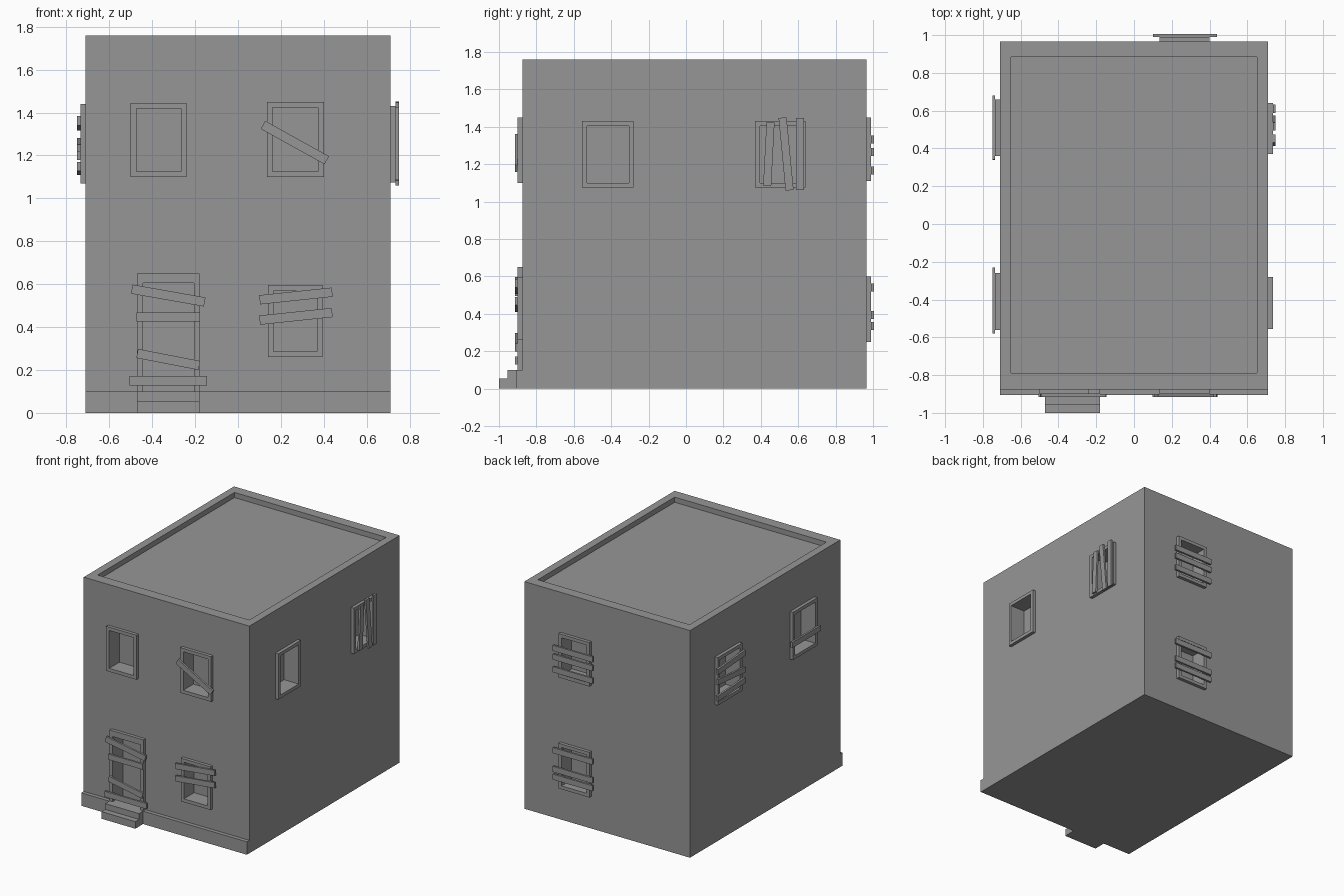
import bpy
import bmesh
from math import radians
from mathutils import Matrix, Vector

cube = bpy.data.objects.get("Cube")
if cube:
    bpy.data.objects.remove(cube, do_unlink=True)

grey = bpy.data.materials.new("plain_grey")
grey.use_nodes = True
grey.diffuse_color = (0.305, 0.305, 0.305, 1)
grey.node_tree.nodes["Principled BSDF"].inputs["Base Color"].default_value = grey.diffuse_color


def box(name, low, high, matrix=Matrix()):
    """Axis-aligned box between two corners, then transformed."""
    low, high = Vector(low), Vector(high)
    bm = bmesh.new()
    bmesh.ops.create_cube(bm, size=1)
    bmesh.ops.scale(bm, vec=high - low, verts=bm.verts)
    bmesh.ops.translate(bm, vec=(low + high) / 2, verts=bm.verts)
    bm.transform(matrix)
    mesh = bpy.data.meshes.new(name)
    bm.to_mesh(mesh)
    bm.free()
    mesh.materials.append(grey)
    obj = bpy.data.objects.new(name, mesh)
    bpy.context.collection.objects.link(obj)
    return obj


def cut(obj, cutter):
    """Subtract the cutter and keep the result as plain mesh."""
    mod = obj.modifiers.new("opening", "BOOLEAN")
    mod.operation = "DIFFERENCE"
    mod.solver = "EXACT"
    mod.object = cutter
    bpy.context.view_layer.objects.active = obj
    bpy.ops.object.modifier_apply(modifier=mod.name)


# Each wall: turn about z and distance from the centre.
# On a wall, u runs to the viewer's right, z up, and -y points outward.
WALLS = {
    "front": (0, 0.875),
    "left": (90, 0.71),
    "back": (180, 0.965),
    "right": (-90, 0.71),
}
FRAME_OUT, BOARD_OUT, RECESS, RIM = 0.025, 0.04, 0.1, 0.026


def on_wall(wall):
    turn, dist = WALLS[wall]
    return Matrix.Rotation(radians(turn), 4, "Z") @ Matrix.Translation((0, -dist, 0))


def opening(name, wall, u0, u1, z0, z1, rim=RIM, top=RIM, sill=RIM):
    """Raised frame around a recess cut into the wall."""
    place = on_wall(wall)
    frame = box(name + "_frame", (u0, -FRAME_OUT, z0), (u1, 0, z1), place)
    cutter = box("cutter", (u0 + rim, -0.1, z0 + sill), (u1 - rim, RECESS, z1 - top), place)
    cut(frame, cutter)
    cut(body, cutter)
    bpy.data.objects.remove(cutter, do_unlink=True)


def board(name, wall, u, z, length, angle=0, width=0.043):
    """Plank nailed across an opening, tilted within the wall plane."""
    tilt = Matrix.Translation((u, 0, z)) @ Matrix.Rotation(radians(-angle), 4, "Y")
    box(name + "_board", (-length / 2, -BOARD_OUT, -width / 2),
        (length / 2, -FRAME_OUT, width / 2), on_wall(wall) @ tilt)


# Building body with a sunken roof behind a parapet
body = box("building_body", (-0.71, -0.875, 0), (0.71, 0.965, 1.76))
roof = box("cutter", (-0.65, -0.79, 1.72), (0.65, 0.885, 1.9))
cut(body, roof)
bpy.data.objects.remove(roof, do_unlink=True)

# Front plinth and door steps
box("front_plinth", (-0.71, -0.905, 0), (0.71, -0.875, 0.1))
box("upper_step", (-0.47, -0.955, 0), (-0.18, -0.905, 0.1))
box("lower_step", (-0.47, -1.0, 0), (-0.18, -0.955, 0.055))

# Door and windows
opening("door", "front", -0.47, -0.18, 0.09, 0.65, top=0.045, sill=0.01)
opening("front_upper_right_window", "front", -0.5, -0.24, 1.1, 1.445)
opening("front_upper_left_window", "front", 0.135, 0.4, 1.1, 1.45)
opening("front_lower_window", "front", 0.14, 0.395, 0.26, 0.595)
opening("left_front_window", "left", -0.555, -0.28, 1.075, 1.43)
opening("left_back_window", "left", 0.37, 0.64, 1.075, 1.43)
opening("back_upper_window", "back", -0.4, -0.135, 1.11, 1.45)
opening("back_lower_window", "back", -0.4, -0.135, 0.25, 0.6)
opening("right_back_window", "right", -0.66, -0.36, 1.07, 1.44)
opening("right_front_window", "right", 0.26, 0.56, 1.07, 1.44)

# Boards over the door
for z, length, angle in ((0.547, 0.345, -10), (0.447, 0.295, 0), (0.249, 0.295, -11), (0.15, 0.36, 0)):
    board("door", "front", -0.325, z, length, angle)

# Boards over the front windows
board("front_upper_left_window", "front", 0.265, 1.26, 0.34, -29)
for z in (0.545, 0.45):
    board("front_lower_window", "front", 0.27, z, 0.34, 6)

# Upright boards on the left wall
for u, length, angle in ((0.443, 0.34, 87), (0.535, 0.39, 95.5), (0.61, 0.385, 90)):
    board("left_back_window", "left", u, 1.255, length, angle)

# Boards on the back wall
for z in (1.333, 1.265, 1.167):
    board("back_upper_window", "back", -0.27, z, 0.34)
for z in (0.54, 0.395, 0.335):
    board("back_lower_window", "back", -0.27, z, 0.34)

# Boards on the right wall
for z, angle in ((1.35, 4), (1.245, -5), (1.14, 3)):
    board("right_back_window", "right", -0.51, z, 0.34, angle)
board("right_front_window", "right", 0.405, 1.2, 0.35)
